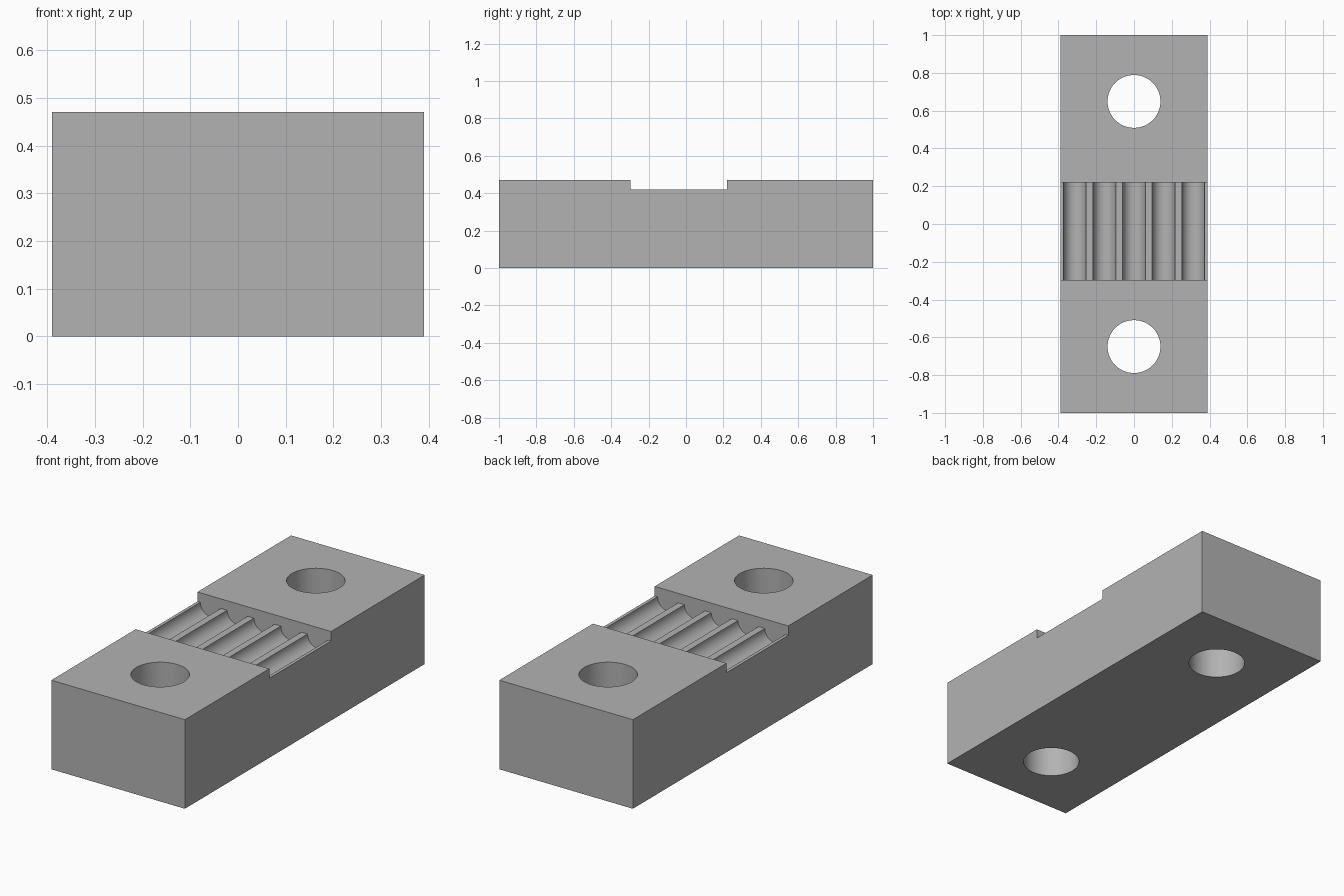
import bpy, bmesh, math

default = bpy.data.objects.get("Cube")
if default:
    bpy.data.objects.remove(default, do_unlink=True)

WIDTH, LENGTH, HEIGHT = 0.78, 2.0, 0.47
FLOOR = 0.42                     # level of the sunken middle
RECESS_FRONT, RECESS_BACK = -0.296, 0.219
GROOVE_R, GROOVE_STEP = 0.06, 0.1565
HOLE_R, HOLE_Y = 0.14, 0.649

grey = bpy.data.materials.new("plain grey")
grey.use_nodes = True
colour = (0.45, 0.45, 0.45, 1)
grey.diffuse_color = colour
grey.node_tree.nodes["Principled BSDF"].inputs["Base Color"].default_value = colour


def prism(name, points, direction):
    """Closed solid made by sweeping a flat outline along a direction."""
    bm = bmesh.new()
    face = bm.faces.new([bm.verts.new(p) for p in points])
    swept = bmesh.ops.extrude_face_region(bm, geom=[face], use_keep_orig=True)
    moved = [v for v in swept["geom"] if isinstance(v, bmesh.types.BMVert)]
    bmesh.ops.translate(bm, verts=moved, vec=direction)
    bmesh.ops.recalc_face_normals(bm, faces=bm.faces)
    mesh = bpy.data.meshes.new(name)
    bm.to_mesh(mesh)
    bm.free()
    mesh.materials.append(grey)
    obj = bpy.data.objects.new(name, mesh)
    bpy.context.collection.objects.link(obj)
    return obj


def cut(body, cutter):
    """Subtract the cutter from the body and remove it."""
    cutter.hide_render = True
    mod = body.modifiers.new("cut", "BOOLEAN")
    mod.operation, mod.solver, mod.object = "DIFFERENCE", "EXACT", cutter
    bpy.ops.object.modifier_apply(modifier=mod.name)
    bpy.data.objects.remove(cutter, do_unlink=True)


# Solid block
w, l = WIDTH / 2, LENGTH / 2
block = prism("clamp_block", [(-w, -l, 0), (w, -l, 0), (w, l, 0), (-w, l, 0)], (0, 0, HEIGHT))
bpy.ops.object.select_all(action="DESELECT")
bpy.context.view_layer.objects.active = block
block.select_set(True)

# Sunken middle with five half-round grooves
outline = [(-0.5, 0.6), (-0.5, FLOOR)]
for i in range(-2, 3):
    for k in range(33):
        a = math.pi * (1 + k / 32)
        outline.append((i * GROOVE_STEP + GROOVE_R * math.cos(a), FLOOR + GROOVE_R * math.sin(a)))
outline += [(0.5, FLOOR), (0.5, 0.6)]
cut(block, prism("groove_cutter", [(x, RECESS_FRONT, z) for x, z in outline],
                 (0, RECESS_BACK - RECESS_FRONT, 0)))

# Bolt holes straight through both ends
for y in (-HOLE_Y, HOLE_Y):
    ring = [(HOLE_R * math.cos(k * math.tau / 64), y + HOLE_R * math.sin(k * math.tau / 64), -0.1)
            for k in range(64)]
    cut(block, prism("hole_cutter", ring, (0, 0, 0.8)))

bpy.ops.object.shade_smooth_by_angle(angle=math.radians(30))
